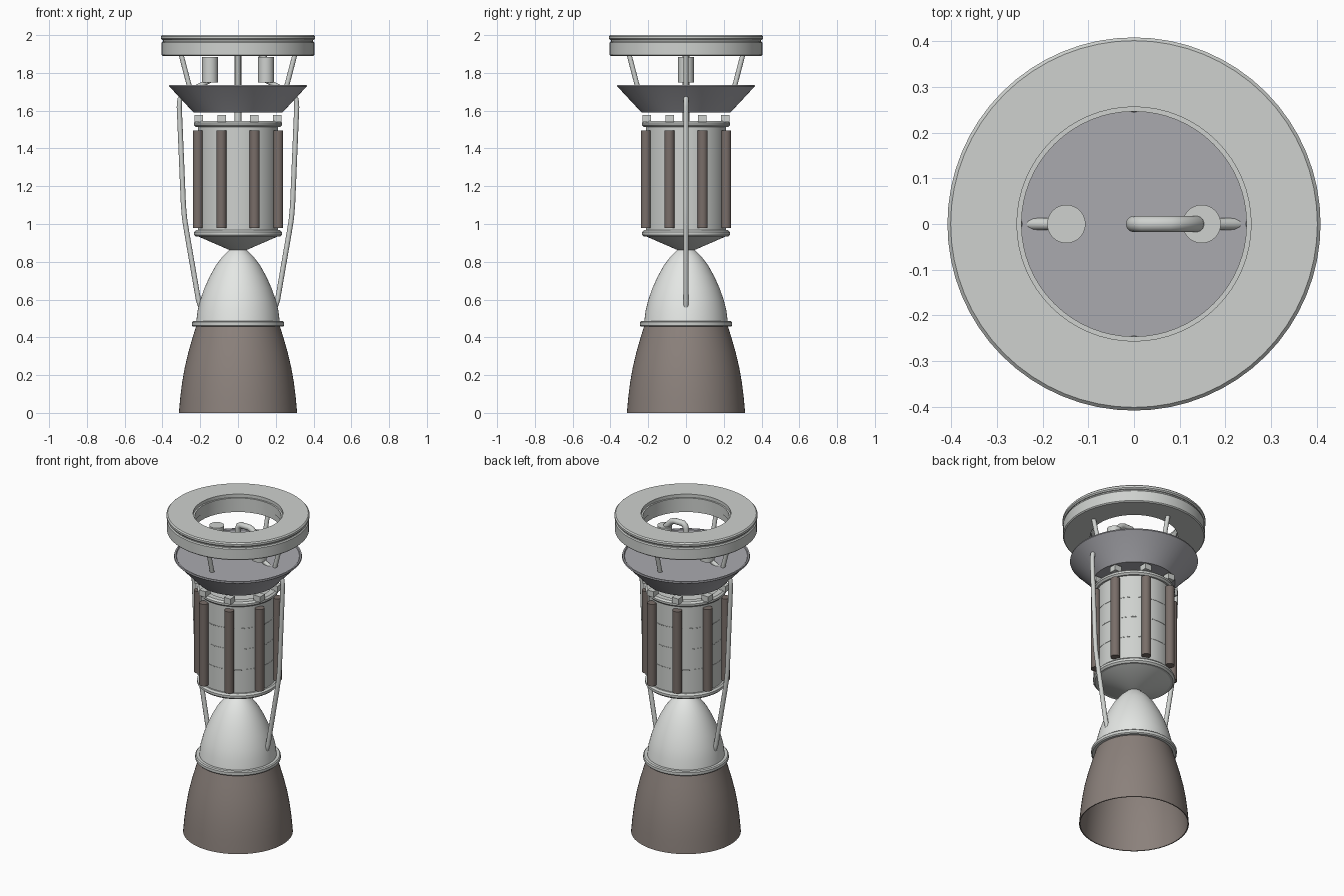
import bpy, bmesh
from math import pi, cos, sin, radians
from mathutils import Vector, Matrix

cube = bpy.data.objects.get("Cube")
if cube:
    bpy.data.objects.remove(cube, do_unlink=True)


def material(name, r, g, b):
    m = bpy.data.materials.new(name)
    m.use_nodes = True
    m.diffuse_color = (r, g, b, 1)
    m.node_tree.nodes["Principled BSDF"].inputs["Base Color"].default_value = (r, g, b, 1)
    return m


light_grey = material("light grey metal", .62, .64, .62)
white = material("pale metal", .78, .80, .78)
blue_grey = material("blue grey metal", .40, .40, .43)
brown = material("brown nozzle", .26, .22, .20)
dark_brown = material("dark brown rods", .19, .155, .14)


def finish(name, bm, mat, angle=35):
    bmesh.ops.remove_doubles(bm, verts=bm.verts, dist=1e-5)
    bmesh.ops.recalc_face_normals(bm, faces=bm.faces)
    me = bpy.data.meshes.new(name)
    bm.to_mesh(me)
    bm.free()
    me.materials.append(mat)
    ob = bpy.data.objects.new(name, me)
    bpy.context.collection.objects.link(ob)
    bpy.ops.object.select_all(action='DESELECT')
    ob.select_set(True)
    bpy.context.view_layer.objects.active = ob
    bpy.ops.object.shade_smooth_by_angle(angle=radians(angle))
    return ob


def lathe(name, profile, mat, closed=False, segments=64):
    """Spin an (r, z) profile around the vertical axis."""
    bm = bmesh.new()
    verts = [bm.verts.new((r, 0, z)) for r, z in profile]
    edges = [bm.edges.new(p) for p in zip(verts, verts[1:])]
    if closed:
        edges.append(bm.edges.new((verts[-1], verts[0])))
    bmesh.ops.spin(bm, geom=verts + edges, cent=(0, 0, 0), axis=(0, 0, 1),
                   angle=2 * pi, steps=segments)
    return finish(name, bm, mat)


def flange(name, r0, r1, z0, z1, mat, b=.006):
    """Ring of rectangular section with softened outer edges."""
    return lathe(name, [(r0, z0), (r1 - b, z0), (r1, z0 + b), (r1, z1 - b),
                        (r1 - b, z1), (r0, z1)], mat, closed=True)


def rod(name, a, b, radius, mat, segments=20):
    """Capped cylinder between two points."""
    a, b = Vector(a), Vector(b)
    d = b - a
    bm = bmesh.new()
    turn = d.to_track_quat('Z', 'Y').to_matrix().to_4x4()
    bmesh.ops.create_cone(bm, cap_ends=True, segments=segments, radius1=radius, radius2=radius,
                          depth=d.length, matrix=Matrix.Translation((a + b) / 2) @ turn)
    return finish(name, bm, mat)


def pipe(name, points, radius, mat):
    """Round pipe along a bent path, turned into a mesh."""
    cu = bpy.data.curves.new(name, 'CURVE')
    cu.dimensions = '3D'
    cu.bevel_depth = radius
    cu.bevel_resolution = 4
    cu.use_fill_caps = True
    sp = cu.splines.new('POLY')
    sp.points.add(len(points) - 1)
    for p, co in zip(sp.points, points):
        p.co = (*co, 1)
    tmp = bpy.data.objects.new(name + " path", cu)
    bpy.context.collection.objects.link(tmp)
    bpy.context.view_layer.update()
    me = bpy.data.meshes.new_from_object(tmp.evaluated_get(bpy.context.evaluated_depsgraph_get()))
    bpy.data.objects.remove(tmp)
    bm = bmesh.new()
    bm.from_mesh(me)
    bpy.data.meshes.remove(me)
    bm_mat = finish(name, bm, mat, 50)
    return bm_mat


# Lower nozzle skirt and upper bell
lathe("nozzle_skirt", [(.313, 0), (.306, .08), (.296, .16), (.282, .24), (.263, .32),
                       (.243, .39), (.220, .465), (.214, .465), (.237, .39), (.257, .32),
                       (.276, .24), (.290, .16), (.300, .08), (.307, 0)], brown, closed=True)
flange("nozzle_flange", .205, .244, .457, .486, light_grey)
lathe("nozzle_bell", [(.222, .475), (.214, .54), (.199, .60), (.178, .66), (.151, .72),
                      (.118, .78), (.080, .83), (.048, .86), (.034, .87)], white)

# Chamber: closing cone, drum, end flanges and seams
lathe("chamber_cone", [(0, .86), (.040, .86), (.213, .935), (0, .935)], light_grey)
lathe("chamber_drum", [(0, .95), (.213, .95), (.213, 1.53), (0, 1.53)], light_grey)
flange("chamber_lower_flange", .19, .233, .933, .967, light_grey, .010)
flange("chamber_upper_flange", .19, .233, 1.513, 1.545, light_grey, .010)
lathe("chamber_lid", [(0, 1.535), (.20, 1.535), (.20, 1.54), (0, 1.54)], light_grey)
for i in range(3):
    z = 1.11 + .13 * i
    flange("chamber_seam_%d" % (i + 1), .205, .2142, z, z + .004, light_grey, .0005)

# Rods and bolts around the chamber
for i in range(8):
    a = radians(22.5 + 45 * i)
    x, y = .23 * cos(a), .23 * sin(a)
    rod("side_rod_%d" % (i + 1), (x, y, .98), (x, y, 1.495), .027, dark_brown)
    bm = bmesh.new()
    bmesh.ops.create_cube(bm, size=1, matrix=Matrix.Translation((.98 * x, .98 * y, 1.558))
                          @ Matrix.Diagonal((.046, .046, .036, 1)))
    finish("clamp_block_%d" % (i + 1), bm, light_grey)

# Flared dish above the chamber
lathe("dish", [(0, 1.59), (.235, 1.59), (.358, 1.722), (.365, 1.728), (.363, 1.736),
               (.354, 1.736), (.350, 1.730), (0, 1.730)], blue_grey)

# Mounting ring
lathe("mount_ring", [(.250, 1.89), (.399, 1.89), (.405, 1.896), (.405, 1.960), (.399, 1.966),
                     (.250, 1.966)], light_grey, closed=True)
flange("mount_ring_groove", .246, .396, 1.93, 1.98, light_grey)
flange("mount_ring_top", .256, .408, 1.974, 2.0, light_grey, .007)

# Struts between ring and dish
for i in range(4):
    c, s = cos(i * pi / 2), sin(i * pi / 2)
    rod("mount_strut_%d" % (i + 1), (.255 * c, .255 * s, 1.72), (.302 * c, .302 * s, 1.90),
        .013, light_grey)

# Mirrored turbine cylinders and long feed pipes
for side, sx in (("left", 1), ("right", -1)):
    rod(side + "_canister", (.148 * sx, 0, 1.748), (.148 * sx, 0, 1.885), .042, light_grey, 32)
    path = [(.195, .555), (.21, .60), (.272, .96), (.283, 1.03), (.289, 1.10),
            (.311, 1.62), (.308, 1.66), (.29, 1.685), (.21, 1.728), (.15, 1.76)]
    pipe(side + "_feed_pipe", [(x * sx, 0, z) for x, z in path], .0135, light_grey)

# Central pipe hooking over into the left canister
pipe("central_pipe", [(0, 0, 1.53), (0, 0, 1.90), (.006, 0, 1.92), (.02, 0, 1.93), (.078, 0, 1.93),
                      (.098, 0, 1.922), (.136, 0, 1.885), (.14, 0, 1.86)], .018, light_grey)
